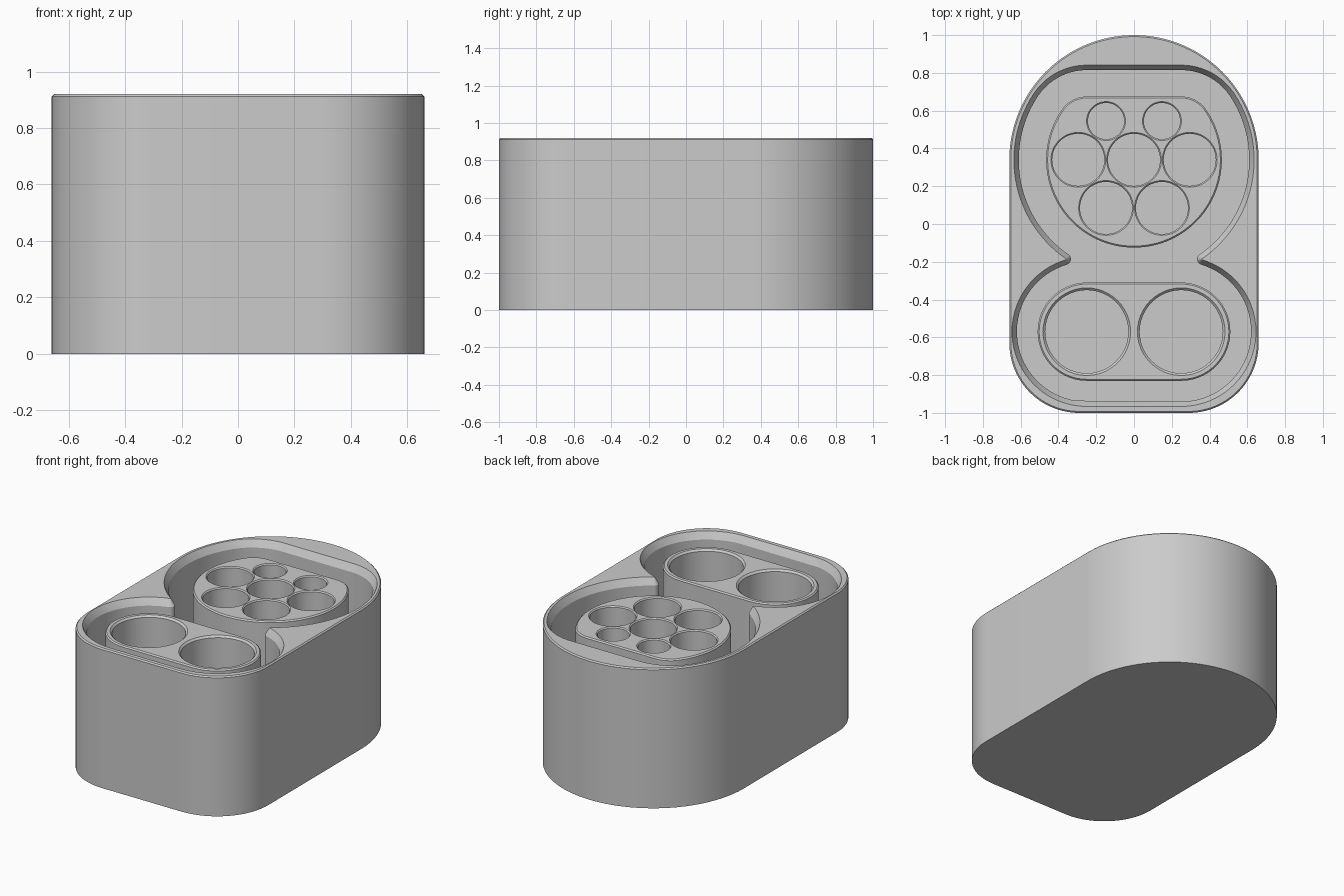
import bpy
import bmesh
from math import sin, cos, radians

if "Cube" in bpy.data.objects:
    bpy.data.objects.remove(bpy.data.objects["Cube"])

HEIGHT, POST_TOP, FLOOR, EDGE = 0.92, 0.88, 0.10, 0.008

grey = bpy.data.materials.new("plain grey")
grey.use_nodes = True
grey.diffuse_color = (0.6, 0.6, 0.6, 1)
grey.node_tree.nodes["Principled BSDF"].inputs["Base Color"].default_value = grey.diffuse_color


def arc(cx, cy, r, start, end, n=24):
    angles = [radians(start + (end - start) * i / n) for i in range(n + 1)]
    return [(cx + r * cos(a), cy + r * sin(a)) for a in angles]


def mirrored(half):
    """Close a right-hand half outline, running front to back, across x = 0."""
    pts = []
    for p in half:
        if not pts or abs(p[0] - pts[-1][0]) + abs(p[1] - pts[-1][1]) > 0.001:
            pts.append(p)
    return pts + [(-x, y) for x, y in reversed(pts) if x > 0.0001]


# Outlines, each grown by d
def shell(d):
    return mirrored(arc(0.29, -0.63, 0.37 + d, -90, 0) + arc(0, 0.34, 0.66 + d, 0, 90, 40))


def pocket(d):
    return mirrored(arc(0.25, -0.57, 0.37 + d, -90, 73.5, 36)
                    + arc(0.364, -0.186, 0.03 - d, 253.5, 124.7, 10)
                    + arc(0, 0.34, 0.61 + d, -55.3, 33.3, 30)
                    + arc(0.25, 0.504, 0.311 + d, 33.3, 90, 16))


def round_post(d):
    return mirrored(arc(0, 0.34, 0.465 + d, -90, 35, 40) + arc(0.25, 0.515, 0.16 + d, 35, 90, 14))


def oval_post(d):
    return mirrored(arc(0.25, -0.57, 0.26 + d, -90, 90, 40))


def hole(x, y, r):
    return lambda d: arc(x, y, r + d, 0, 360, 48)[:-1]


def loft(bm, outline, levels):
    """Stack rings of (growth, height); return the edges of the first and last."""
    rings = [[bm.verts.new((x, y, z)) for x, y in outline(d)] for d, z in levels]
    n = len(rings[0])
    for low, high in zip(rings, rings[1:]):
        for i in range(n):
            j = (i + 1) % n
            bm.faces.new((low[i], low[j], high[j], high[i]))
    return [[bm.edges.get((r[i], r[(i + 1) % n])) for i in range(n)]
            for r in (rings[0], rings[-1])]


def solid(name, outline, bottom, top, cavities, lip, drop, floor):
    """Upright block with edged cavities sunk into its flat top."""
    bm = bmesh.new()
    base, rim = loft(bm, outline, [(0, bottom), (0, top - EDGE), (-EDGE, top)])
    bmesh.ops.contextual_create(bm, geom=base)
    for cavity in cavities:
        mouth, sunk = loft(bm, cavity, [(lip, top), (0, top - drop), (0, floor)])
        bmesh.ops.triangle_fill(bm, edges=sunk, use_beauty=True)
        rim = rim + mouth
    bmesh.ops.triangle_fill(bm, edges=rim, use_beauty=True)
    bmesh.ops.recalc_face_normals(bm, faces=bm.faces)
    mesh = bpy.data.meshes.new(name)
    bm.to_mesh(mesh)
    bm.free()
    mesh.materials.append(grey)
    obj = bpy.data.objects.new(name, mesh)
    bpy.context.collection.objects.link(obj)
    bpy.ops.object.select_all(action='DESELECT')
    obj.select_set(True)
    bpy.context.view_layer.objects.active = obj
    bpy.ops.object.shade_smooth_by_angle(angle=radians(25))


# Outer case with one waisted pocket
solid("case", shell, 0, HEIGHT, [pocket], 0.026, 0.045, FLOOR)

# Rear holder: five medium and two small wells
wells = [hole(x, 0.34, 0.138) for x in (-0.295, 0, 0.295)]
for side in (-1, 1):
    wells += [hole(side * 0.148, 0.085, 0.138), hole(side * 0.148, 0.545, 0.096)]
solid("rear_holder", round_post, FLOOR - 0.02, POST_TOP, wells, 0.007, 0.007, FLOOR + 0.02)

# Front holder: two large wells
solid("front_holder", oval_post, FLOOR - 0.02, POST_TOP,
      [hole(side * 0.25, -0.57, 0.22) for side in (-1, 1)], 0.012, 0.012, FLOOR + 0.02)
